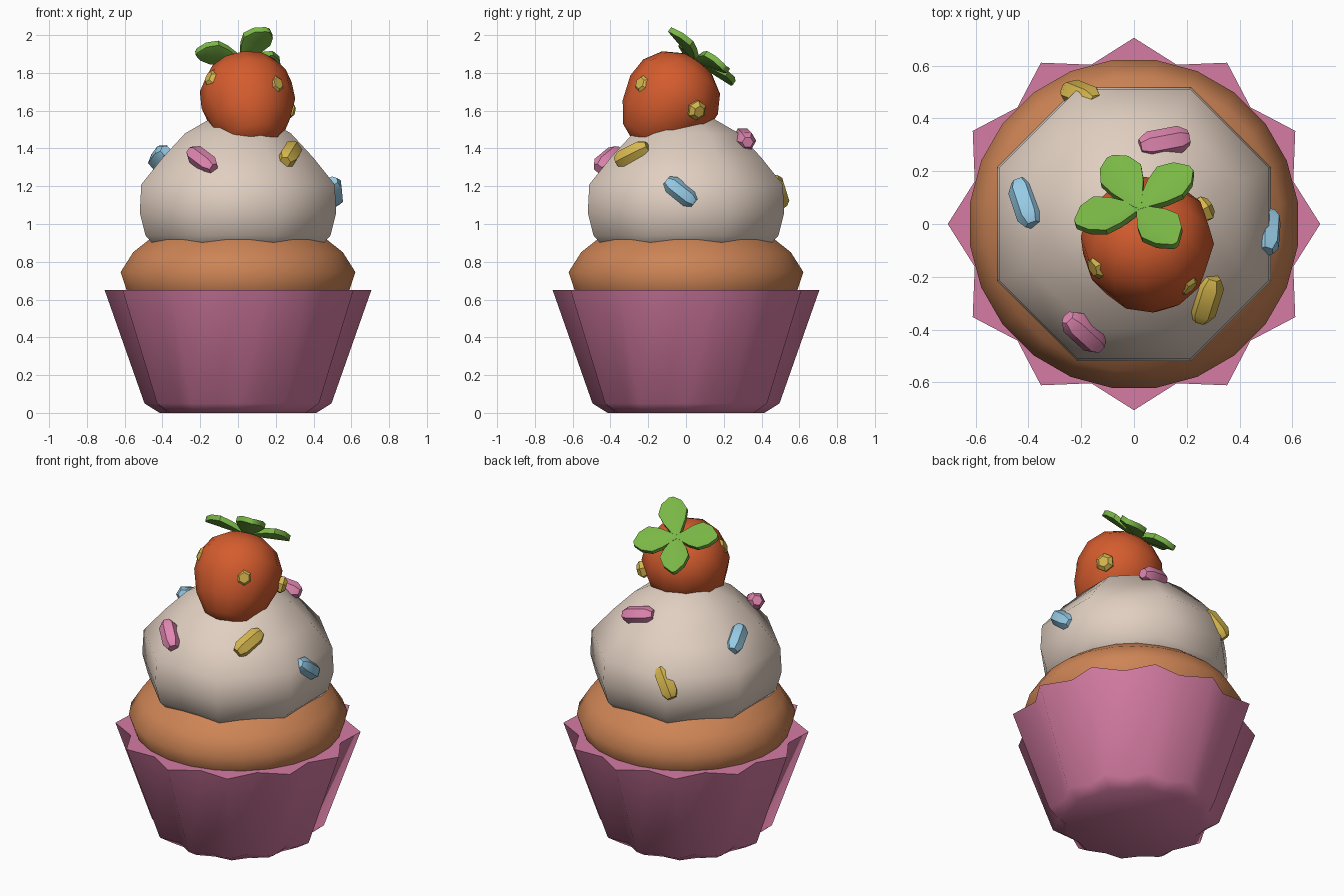
import bpy, bmesh, math
from mathutils import Vector, Matrix

if "Cube" in bpy.data.objects:
    bpy.data.objects.remove(bpy.data.objects["Cube"])


def material(name, r, g, b):
    lin = [((c / 255 + 0.055) / 1.055) ** 2.4 for c in (r, g, b)]
    m = bpy.data.materials.new(name)
    m.diffuse_color = (*lin, 1)
    m.use_nodes = True
    m.node_tree.nodes["Principled BSDF"].inputs["Base Color"].default_value = m.diffuse_color
    return m


PINK = material("wrapper pink", 214, 124, 163)
CAKE = material("cake brown", 205, 132, 85)
CREAM = material("frosting cream", 225, 207, 193)
RED = material("berry orange red", 212, 92, 46)
GREEN = material("leaf green", 122, 183, 70)
YELLOW = material("sprinkle yellow", 214, 183, 78)
BLUE = material("sprinkle blue", 150, 202, 228)
ROSE = material("sprinkle pink", 224, 134, 176)


def finish(name, bm, mat, matrix=None, angle=60):
    bmesh.ops.recalc_face_normals(bm, faces=bm.faces[:])
    me = bpy.data.meshes.new(name)
    bm.to_mesh(me)
    bm.free()
    me.materials.append(mat)
    ob = bpy.data.objects.new(name, me)
    bpy.context.collection.objects.link(ob)
    if matrix:
        ob.matrix_world = matrix
    bpy.ops.object.select_all(action='DESELECT')
    ob.select_set(True)
    bpy.context.view_layer.objects.active = ob
    bpy.ops.object.shade_smooth_by_angle(angle=math.radians(angle))
    return ob


def lathe(name, profile, sides, mat, offset=0.0, matrix=None, angle=60):
    """Stack rings of (radius, z) or (ridge radius, z, valley radius), capped at both ends."""
    bm = bmesh.new()
    rings = []
    for p in profile:
        ring = []
        for i in range(sides):
            r = p[2] if len(p) > 2 and i % 2 else p[0]
            a = 2 * math.pi * i / sides + offset
            ring.append(bm.verts.new((r * math.cos(a), r * math.sin(a), p[1])))
        rings.append(ring)
    for lo, hi in zip(rings, rings[1:]):
        for i in range(sides):
            j = (i + 1) % sides
            bm.faces.new((lo[i], lo[j], hi[j], hi[i]))
    bm.faces.new(rings[0])
    bm.faces.new(rings[-1])
    return finish(name, bm, mat, matrix, angle)


def frame(center, z_axis, x_hint=(1, 0, 0)):
    z = Vector(z_axis).normalized()
    x = Vector(x_hint)
    x = (x - z * x.dot(z)).normalized()
    rot = Matrix((x, z.cross(x), z)).transposed().to_4x4()
    return Matrix.Translation(center) @ rot


# pleated paper wrapper with twelve ridges
lathe("wrapper", [(0.415, 0, 0.385), (0.495, 0.05, 0.435), (0.706, 0.65, 0.625)],
      24, PINK, angle=66)

# cake bulging over the wrapper
lathe("cake", [(0.55, 0.56), (0.595, 0.65), (0.627, 0.745), (0.56, 0.85),
               (0.44, 0.945), (0.30, 0.99)], 24, CAKE, offset=math.pi / 24)

# eight-sided frosting dome (profile given across the flats)
dome = [(0.42, 0.86), (0.49, 0.94), (0.52, 1.06), (0.512, 1.21), (0.40, 1.35),
        (0.28, 1.48), (0.15, 1.555), (0.04, 1.58)]
k = 1 / math.cos(math.pi / 8)
lathe("frosting", [(r * k, z) for r, z in dome], 8, CREAM, offset=math.pi / 8)

# berry tilted towards the front
AXIS = Vector((-0.125, 0.59, 0.80)).normalized()
CENTER = Vector((0.05, -0.07, 1.67))
lathe("berry", [(0.05, -0.305), (0.13, -0.27), (0.205, -0.17), (0.25, -0.04),
                (0.245, 0.07), (0.19, 0.165), (0.10, 0.22), (0.02, 0.235)],
      12, RED, matrix=frame(CENTER, AXIS))

# four creased leaves on top of the berry
HUB = Vector((0.02, 0.055, 1.865))
OUTLINE = [(0.0, 0.012), (0.09, 0.065), (0.15, 0.085), (0.21, 0.06), (0.25, 0.012)]
for n, d in enumerate([(0.13, -0.14, 0.13), (-0.12, 0.2, -0.16),
                       (-0.23, -0.08, 0.01), (0.23, 0.14, -0.08)]):
    bm = bmesh.new()
    rows = []
    for x, w in OUTLINE:
        lift = 0.12 * x
        rows.append([bm.verts.new((x, s * w, lift + 0.25 * abs(s) * w + t))
                     for t in (-0.015, 0.015) for s in (-1, 0, 1)])
    loop = (0, 1, 2, 5, 4, 3)
    for a, b in zip(rows, rows[1:]):
        for i, j in zip(loop, loop[1:] + loop[:1]):
            bm.faces.new((a[i], a[j], b[j], b[i]))
    for r in (rows[0], rows[-1]):
        bm.faces.new([r[i] for i in loop])
    finish(f"leaf_{n + 1}", bm, GREEN, frame(HUB, AXIS, d), 40)

# seeds set into the berry
for n, p in enumerate([(-0.14, -0.16, 1.77), (0.20, -0.23, 1.74), (0.27, 0.06, 1.60)]):
    p = Vector(p)
    out = p - CENTER
    lathe(f"seed_{n + 1}", [(0.045, -0.035), (0.055, 0.0), (0.032, 0.022)], 6, YELLOW,
          matrix=frame(p, out, (0, 0, 1)), angle=35)

# hexagonal sprinkles: centre, direction, colour
SPRINKLES = [
    ((-0.20, 0.485, 1.17), (0.10, -0.04, 0.13), YELLOW),
    ((0.115, 0.31, 1.45), (0.16, 0.03, -0.03), ROSE),
    ((-0.41, 0.08, 1.35), (0.05, -0.15, 0.07), BLUE),
    ((-0.19, -0.41, 1.34), (0.12, -0.11, -0.09), ROSE),
    ((0.275, -0.285, 1.37), (0.05, 0.16, 0.08), YELLOW),
    ((0.505, -0.03, 1.17), (0.01, 0.14, -0.11), BLUE),
]
for n, (c, d, mat) in enumerate(SPRINKLES):
    lathe(f"sprinkle_{n + 1}", [(0.03, -0.095), (0.052, -0.06), (0.052, 0.06), (0.03, 0.095)],
          6, mat, matrix=frame(c, d, (c[0], c[1], 0.5)), angle=35)
